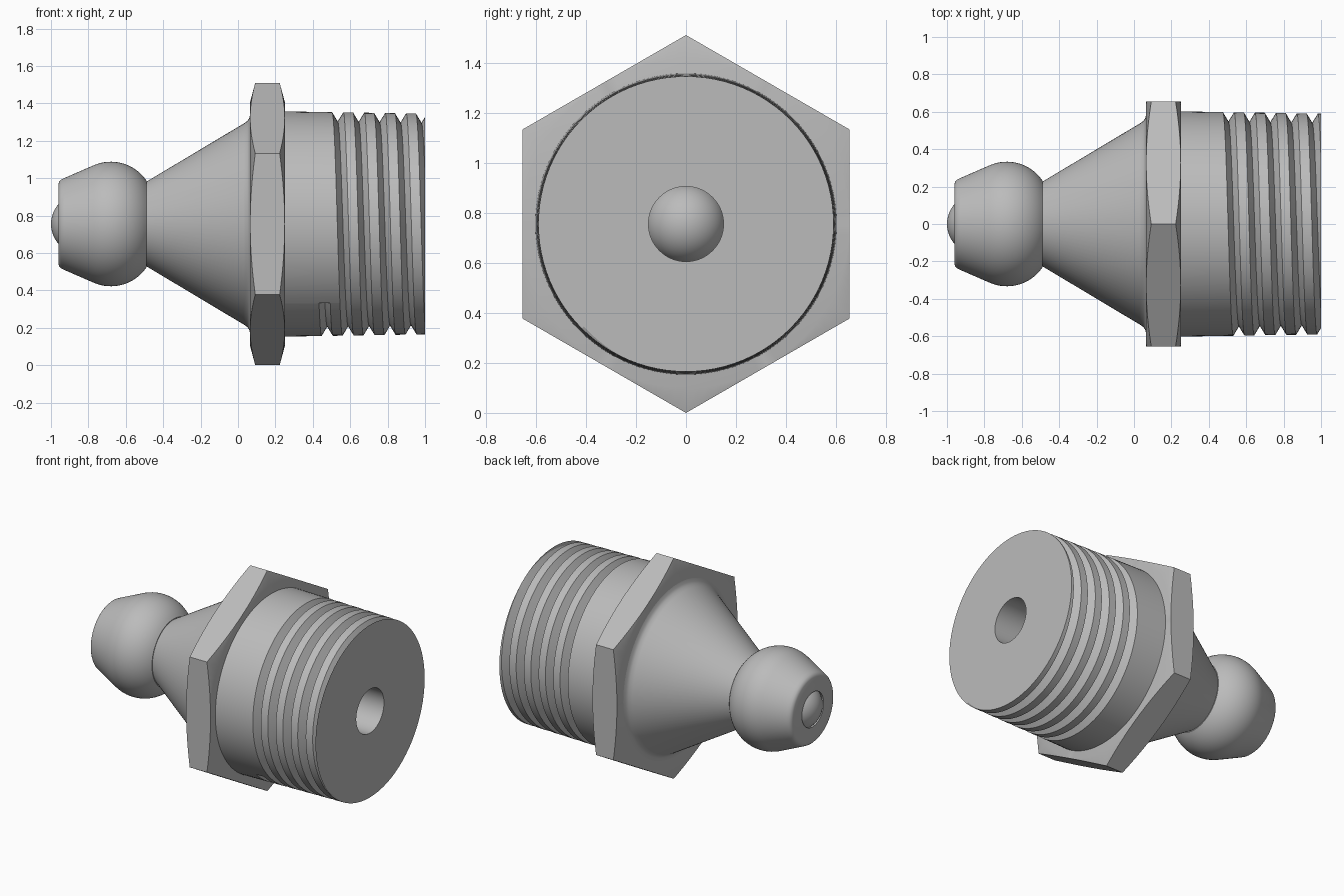
import bpy
import bmesh
from math import sin, cos, pi, radians, sqrt

if "Cube" in bpy.data.objects:
    bpy.data.objects.remove(bpy.data.objects["Cube"], do_unlink=True)

AXIS_Z = 0.755
BORE = 0.15
SEGMENTS = 96

steel = bpy.data.materials.new("steel grey")
steel.use_nodes = True
colour = (0.5, 0.5, 0.5, 1)
steel.diffuse_color = colour
steel.node_tree.nodes["Principled BSDF"].inputs["Base Color"].default_value = colour


def finish(obj):
    obj.data.materials.append(steel)
    bpy.ops.object.select_all(action="DESELECT")
    obj.select_set(True)
    bpy.context.view_layer.objects.active = obj
    bpy.ops.object.shade_smooth_by_angle(angle=radians(30))


def turn(name, profile, start=0.0, cap=None):
    """Sweep a closed (x, radius) profile, which may vary with the turn, around the x axis."""
    bm = bmesh.new()
    columns = []
    for i in range(SEGMENTS + 1):
        t = i / SEGMENTS
        a = start + 2 * pi * t
        columns.append([bm.verts.new((x, -r * sin(a), AXIS_Z + r * cos(a)))
                        for x, r in profile(t)])
    for left, right in zip(columns, columns[1:]):
        for j in range(len(left)):
            k = (j + 1) % len(left)
            bm.faces.new((left[j], left[k], right[k], right[j]))
    if cap:
        bm.faces.new(columns[0][cap])
    bmesh.ops.remove_doubles(bm, verts=bm.verts[:], dist=1e-5)
    bmesh.ops.recalc_face_normals(bm, faces=bm.faces[:])
    mesh = bpy.data.meshes.new(name)
    bm.to_mesh(mesh)
    bm.free()
    obj = bpy.data.objects.new(name, mesh)
    bpy.context.collection.objects.link(obj)
    finish(obj)


# Rounded head and flared cone, with a ball chamber behind the mouth
ARC_X, ARC_R, ARC = -0.68, 0.103, 0.23
head_arc = [(ARC_X + ARC * sin(radians(d)), ARC_R + ARC * cos(radians(d)))
            for d in range(-24, 57, 5)]
nozzle = ([(-0.96, 0.118), (-0.96, 0.215), (-0.955, 0.228), (-0.945, 0.238), (-0.93, 0.245)]
          + head_arc
          + [(-0.49, 0.226), (0.03, 0.537), (0.05, 0.551), (0.06, 0.566), (0.066, 0.59),
             (0.066, BORE), (-0.68, BORE), (-0.72, 0.165), (-0.84, 0.165)])
turn("nozzle", lambda t: nozzle)

# Hexagonal collar whose corners are chamfered by a cone on both sides
HEX_A, HEX_B, FLAT = 0.065, 0.25, 0.654


def hex_profile(t):
    edge = FLAT / cos((2 * pi * t) % (pi / 3) - pi / 6)
    chamfer = 0.27 * (edge - FLAT)
    return [(HEX_A, BORE), (HEX_A, FLAT), (HEX_A + chamfer, edge),
            (HEX_B - chamfer, edge), (HEX_B, FLAT), (HEX_B, BORE)]


turn("hex_collar", hex_profile)

# Tapered shank with one helical V groove that runs out through the end face
PITCH, FIRST, HALF, DEPTH, TURNS = 0.112, 0.463, 0.03, 0.05, 6


def crest(x):
    return 0.602 - 0.016 * (x - HEX_B)


def thread_profile(t):
    points = [(HEX_B, BORE), (HEX_B, crest(HEX_B))]
    for k in range(TURNS):
        mid = FIRST + PITCH * (k + t)
        for x in (mid - HALF, mid, mid + HALF):
            x = min(x, 1.0)
            cut = max(0.0, 1 - abs(x - mid) / HALF)
            points.append((x, crest(x) - DEPTH * cut))
    return points + [(1.0, points[-1][1]), (1.0, BORE)]


turn("threaded_shank", thread_profile, radians(135), slice(1, 6))

# Check ball seated in the mouth
BALL = 0.16
bpy.ops.mesh.primitive_uv_sphere_add(segments=48, ring_count=24, radius=BALL,
                                     location=(BALL - 1, 0, AXIS_Z),
                                     rotation=(0, pi / 2, 0))
ball = bpy.context.object
ball.name = "check_ball"
finish(ball)
